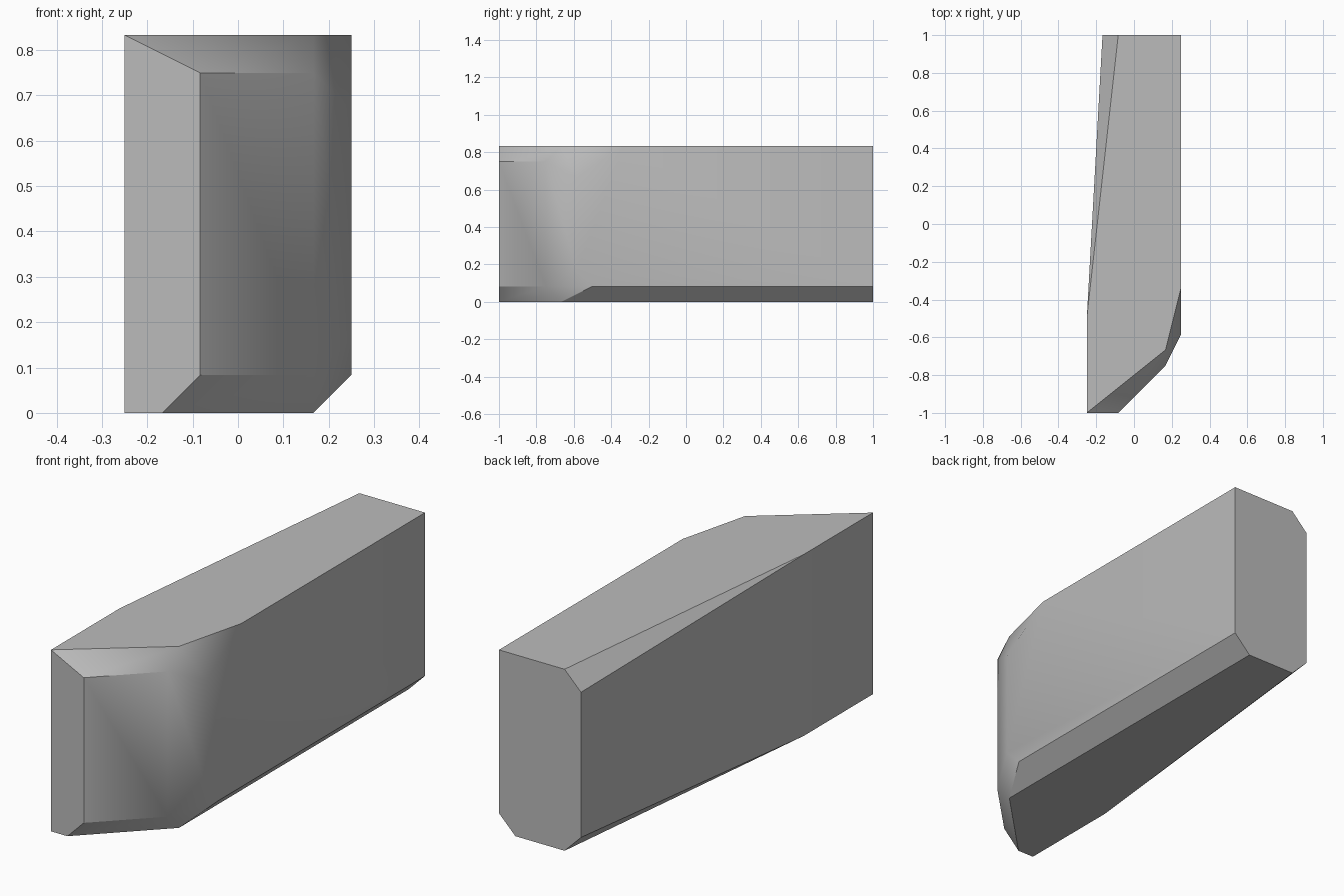
import bpy, bmesh, math

cube = bpy.data.objects.get("Cube")
if cube:
    bpy.data.objects.remove(cube, do_unlink=True)

U = 1 / 12  # grid step: the block is 6 x 24 x 10 steps

grey = bpy.data.materials.new("plain_grey")
colour = (0.5, 0.5, 0.5, 1)
grey.use_nodes = True
grey.diffuse_color = colour
grey.node_tree.nodes["Principled BSDF"].inputs["Base Color"].default_value = colour


def column(x, y, low, high):
    """A pair of corners, one above the other."""
    return [(x, y, low), (x, y, high)]


# Corners in grid steps
corners = (
    column(-3, -12, 0, 10)      # front outer edge
    + column(-1, -12, 1, 9)     # front inner edge
    + column(2, -9, 1, 9)       # slanted front corner
    + column(3, -7, 2, 8)       # where the corner meets the long side
    + column(2, -8, 0, 10)      # corner at the top and bottom faces
    + column(-3, -6, 0, 10)     # start of the tapering side
    + column(-2, 12, 1, 9)      # back edge of the tapering side
    + column(-1, 12, 0, 10)     # back chamfers
    + [(-2, -12, 0)]            # small front chamfer
    + [(3, -6, 1), (3, -4, 10)]  # front ends of the long side
    + [(3, 12, 1), (3, 12, 10), (2, 12, 0)]  # back end of the long side
)

# Chamfered block: wrap the corners and merge the flat faces
bm = bmesh.new()
for c in corners:
    bm.verts.new([v * U for v in c])
bmesh.ops.convex_hull(bm, input=bm.verts[:])
bmesh.ops.dissolve_limit(bm, angle_limit=math.radians(0.5),
                         verts=bm.verts[:], edges=bm.edges[:])
bmesh.ops.recalc_face_normals(bm, faces=bm.faces[:])
bmesh.ops.translate(bm, verts=bm.verts[:], vec=(0, 0, 0))
mesh = bpy.data.meshes.new("chamfered_block")
bm.to_mesh(mesh)
bm.free()
mesh.materials.append(grey)

block = bpy.data.objects.new("chamfered_block", mesh)
bpy.context.collection.objects.link(block)
bpy.ops.object.select_all(action="DESELECT")
block.select_set(True)
bpy.context.view_layer.objects.active = block
bpy.ops.object.shade_smooth_by_angle(angle=math.radians(30))
